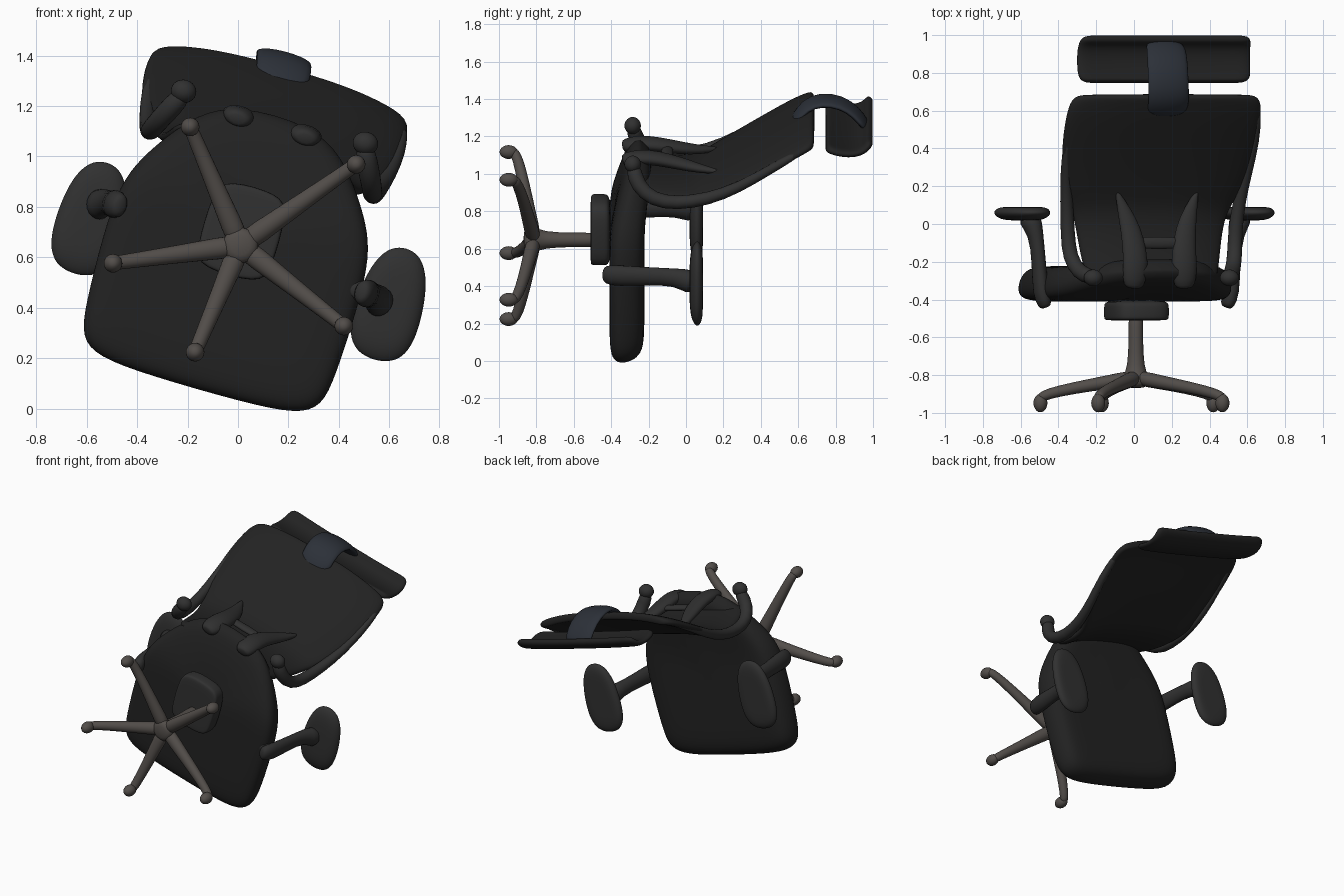
import bpy, bmesh
from math import sin, cos, pi, radians
from mathutils import Vector

if "Cube" in bpy.data.objects:
    bpy.data.objects.remove(bpy.data.objects["Cube"])

YAW = radians(16)
CZ = 0.65


def place(p):
    """Chair space (side, back, up) to the lying, turned world pose."""
    u, w, y = p
    return Vector((u * cos(YAW) + w * sin(YAW), y, CZ - u * sin(YAW) + w * cos(YAW)))


def material(name, col):
    m = bpy.data.materials.new(name)
    m.diffuse_color = (*col, 1)
    m.use_nodes = True
    m.node_tree.nodes["Principled BSDF"].inputs["Base Color"].default_value = m.diffuse_color
    return m


FABRIC = material("dark_mesh", (0.016, 0.016, 0.016))
PLASTIC = material("dark_plastic", (0.03, 0.03, 0.03))
METAL = material("base_grey", (0.085, 0.075, 0.068))
STRAP = material("strap_blue_grey", (0.025, 0.03, 0.04))


def loft(name, rings, mat, closed=True, solid=0, sub=2):
    bm = bmesh.new()
    vs = [[bm.verts.new(place(p)) for p in r] for r in rings]
    n = len(rings[0])
    for a, b in zip(vs, vs[1:]):
        for i in range(n if closed else n - 1):
            j = (i + 1) % n
            bm.faces.new((a[i], a[j], b[j], b[i]))
    if closed:
        bm.faces.new(vs[0])
        bm.faces.new(vs[-1])
    bmesh.ops.recalc_face_normals(bm, faces=bm.faces)
    for f in bm.faces:
        f.smooth = True
    me = bpy.data.meshes.new(name)
    bm.to_mesh(me)
    bm.free()
    me.materials.append(mat)
    ob = bpy.data.objects.new(name, me)
    bpy.context.collection.objects.link(ob)
    if solid:
        s = ob.modifiers.new("thickness", "SOLIDIFY")
        s.thickness, s.offset = solid, 0
    if sub:
        s = ob.modifiers.new("smooth", "SUBSURF")
        s.levels = s.render_levels = sub
    return ob


def tube(name, path, mat, ref=(1, 0, 0), sides=10, sub=1):
    """Path points are (side, back, up, radius along ref, radius across)."""
    pts = [Vector(p[:3]) for p in path]
    rings = []
    for i, p in enumerate(path):
        t = (pts[min(i + 1, len(pts) - 1)] - pts[max(i - 1, 0)]).normalized()
        a = Vector(ref)
        a = (a - t * a.dot(t)).normalized()
        b = t.cross(a)
        ring = lambda c, k: [c + a * p[3] * k * cos(2 * pi * s / sides)
                             + b * p[4] * k * sin(2 * pi * s / sides) for s in range(sides)]
        if i == len(path) - 1:
            rings += [ring(pts[i], 1), ring(pts[i] + t * p[4] * 0.25, 0.5)]
        elif i == 0:
            rings += [ring(pts[i] - t * p[4] * 0.25, 0.5), ring(pts[i], 1)]
        else:
            rings.append(ring(pts[i], 1))
    return loft(name, rings, mat, sub=sub)


def ball(name, c, r, mat):
    rings = [[(c[0] + r[0] * sin(f) * cos(2 * pi * s / 12),
               c[1] + r[1] * sin(f) * sin(2 * pi * s / 12),
               c[2] - r[2] * cos(f)) for s in range(12)]
             for f in (0.2, 0.6, 1.1, pi / 2, 2.04, 2.54, 2.94)]
    return loft(name, rings, mat, sub=1)


def slab(name, outline, levels, mat, centre=(0, 0), bend=lambda w, y: 0):
    """Stack scaled copies of an outline; levels are (scale, height)."""
    loft(name, [[(centre[0] + u * k, centre[1] + w * k, y + bend(w * k, y))
                 for u, w in outline] for k, y in levels], mat)


def panel(name, rows, wrap, thick, mat, shift):
    """Rows are (up, half width, back)."""
    loft(name, [[(shift + h * s / 5, w - wrap * abs(s / 5) ** 3, y) for s in range(-5, 6)]
                for y, h, w in rows], mat, closed=False, solid=thick)


# Seat cushion, underside rising towards the rear
half = [(.2, -.595), (.41, -.58), (.495, -.525), (.515, -.4), (.525, -.1), (.515, .1),
        (.465, .22), (.40, .32), (.30, .45), (.15, .535)]
outline = half + [(-u, w) for u, w in reversed(half)]
slab("seat", outline, [(.45, -.41), (.85, -.41), (.97, -.395), (1.01, -.355), (.99, -.29),
                       (.93, -.24), (.8, -.22), (.4, -.225)], FABRIC,
     bend=lambda w, y: max(0, w - .15) * (.28 if y < -.3 else .14))

# Backrest panel and headrest
panel("backrest", [(-.32, .35, .44), (-.2, .38, .40), (-.05, .40, .375), (.08, .43, .385),
                   (.17, .49, .43), (.3, .52, .50), (.45, .54, .585), (.58, .54, .66),
                   (.66, .525, .70), (.685, .48, .71)], .055, .05, FABRIC, -.01)
panel("headrest", [(.75, .44, .62), (.77, .48, .61), (.85, .48, .59), (.92, .48, .595),
                   (.965, .475, .62), (.99, .46, .66)], -.01, .045, FABRIC, -.01)

# Strap linking backrest and headrest
tube("headrest_strap", [(-.01, .66, .58, .115, .025), (-.02, .74, .64, .118, .028),
                        (-.03, .77, .72, .118, .028), (-.03, .755, .83, .118, .028),
                        (-.02, .70, .91, .115, .028), (-.01, .63, .96, .11, .025)], STRAP)

# The right arm stands slightly forward of the left one
for side, s, du, dw in (("left", -1, -.005, .02), ("right", 1, .025, -.045)):
    # Backrest rim that sweeps down into a rear bracket
    tube(side + "_back_rim", [(s * u, w, y, r, r) for u, w, y, r in
         [(.505, .61, .58, .022), (.515, .53, .44, .026), (.50, .43, .28, .03),
          (.475, .36, .12, .036), (.46, .33, -.05, .04), (.455, .35, -.18, .042),
          (.42, .42, -.26, .045), (.38, .50, -.28, .045)]], PLASTIC)
    ball(side + "_rear_bracket", (s * .375, .525, -.285), (.055, .05, .045), PLASTIC)
    # Lumbar support fin
    tube(side + "_lumbar_fin", [(s * u, w, y, a, b) for u, w, y, a, b in
         [(.22, .44, .17, .01, .012), (.185, .445, .08, .038, .025),
          (.15, .465, -.03, .06, .035), (.135, .49, -.15, .07, .04),
          (.135, .50, -.25, .075, .04), (.14, .48, -.33, .06, .04)]], PLASTIC)
    # Armrest post and pad
    tube(side + "_arm_post", [(s * (u + du), w + dw, y, a, b) for u, w, y, a, b in
         [(.50, 0, -.43, .04, .055), (.525, 0, -.37, .045, .062), (.535, 0, -.2, .038, .052),
          (.55, 0, -.05, .04, .05), (.58, -.02, .03, .07, .075)]], PLASTIC)
    tube(side + "_arm_mount", [(s * .42, dw, -.36, .05, .035), (s * .53, dw, -.37, .05, .04)],
         PLASTIC, ref=(0, 1, 0))
    sq = lambda v: abs(v) ** .8 * (1 if v > 0 else -1)
    pad = [(.135 * sq(cos(a)) * (1 - .15 * sin(a)), .235 * sq(sin(a)))
           for a in (2 * pi * i / 16 for i in range(16))]
    slab(side + "_arm_pad", pad, [(.4, .018), (.8, .025), (1.0, .05), (1, .068), (.85, .09),
                                  (.4, .09)], PLASTIC,
         centre=(.645 if s > 0 else -.59, -.06))

# Crossbar between the fins
tube("lumbar_crossbar", [(-.12, .475, -.1, .035, .02), (.12, .475, -.1, .035, .02)],
     PLASTIC, ref=(0, 0, 1))

# Tilt mechanism under the seat
box = [(.13, -.13), (.155, -.06), (.155, .18), (.11, .24)]
box = box + [(-u, w) for u, w in reversed(box)]
slab("tilt_mechanism", box, [(.5, -.51), (.96, -.51), (1, -.5), (1, -.43), (.95, -.40)], PLASTIC)

# Gas column and hub
tube("gas_column", [(.01, 0, y, r, r) for y, r in
     [(-.85, .08), (-.80, .07), (-.765, .045), (-.6, .038), (-.48, .042)]], METAL, sides=14)

# Five-armed base with casters
for i, (deg, r) in enumerate([(113, .51), (35, .56), (-38, .52), (-113, .46), (-172, .51)]):
    a = radians(deg) + YAW
    c, s = cos(a), sin(a)
    tube(f"base_arm_{i + 1}", [(.01 + c * r * k, s * r * k, y, wd, h) for k, y, wd, h in
         [(.04, -.815, .05, .045), (.3, -.838, .042, .038), (.65, -.868, .035, .033),
          (.92, -.898, .03, .03), (1.0, -.92, .03, .028)]], METAL, ref=(-s, c, 0))
    ball(f"caster_{i + 1}", (.01 + c * r, s * r, -.948), (.04, .04, .05), METAL)
